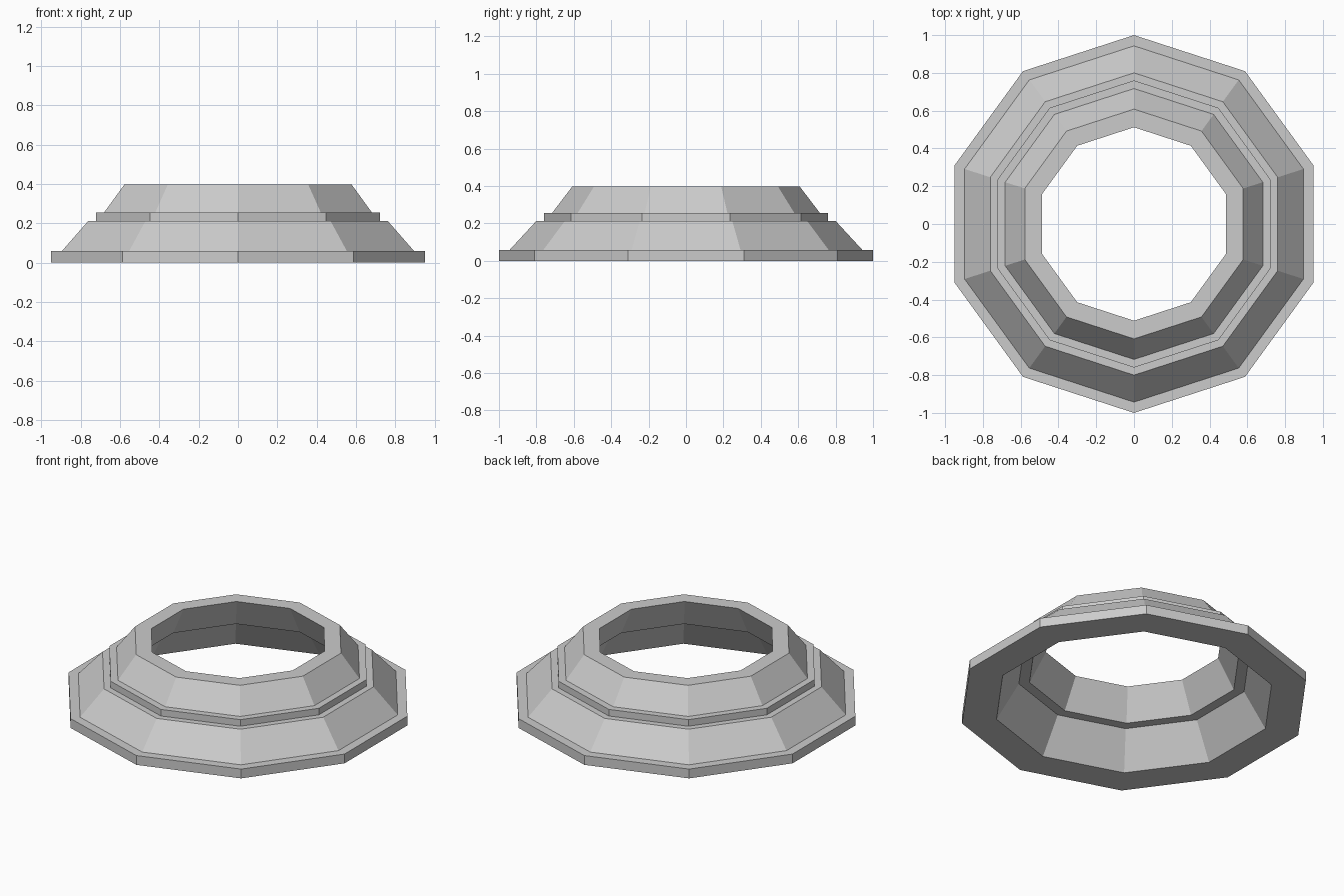
import bpy
import math

if "Cube" in bpy.data.objects:
    bpy.data.objects.remove(bpy.data.objects["Cube"])

SIDES = 10


def lathe_ring(name, profile):
    """Revolve a closed (radius, height) profile into a faceted ring."""
    n = len(profile)
    verts, faces = [], []
    for i in range(SIDES):
        a = math.pi / 2 + 2 * math.pi * i / SIDES
        verts += [(r * math.cos(a), r * math.sin(a), z) for r, z in profile]
        j = (i + 1) % SIDES
        for k in range(n):
            m = (k + 1) % n
            faces.append((i * n + k, j * n + k, j * n + m, i * n + m))
    mesh = bpy.data.meshes.new(name)
    mesh.from_pydata(verts, [], faces)
    mesh.update()
    obj = bpy.data.objects.new(name, mesh)
    bpy.context.collection.objects.link(obj)
    return obj


# Wide bottom tier: flat rim, sloping outer wall, sloping hollow inside
lathe_ring("lower_tier", [
    (1.0, 0.0), (1.0, 0.058), (0.943, 0.058),
    (0.80, 0.213), (0.67, 0.213), (0.80, 0.0)])

# Smaller tier of the same shape, stacked on top
lathe_ring("upper_tier", [
    (0.76, 0.213), (0.76, 0.254), (0.717, 0.254),
    (0.608, 0.397), (0.512, 0.397), (0.608, 0.213)])
